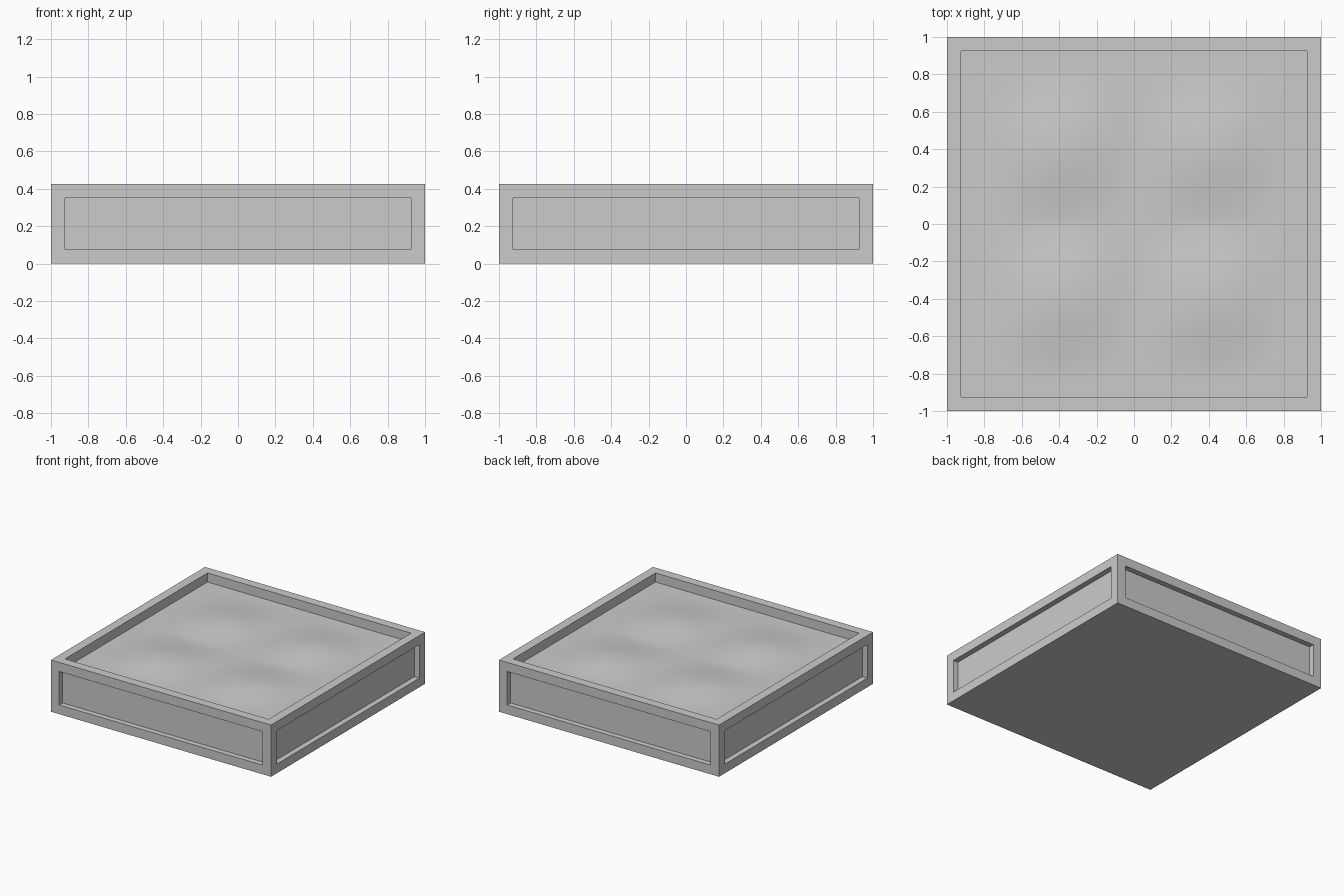
import bpy, bmesh, math

if "Cube" in bpy.data.objects:
    bpy.data.objects.remove(bpy.data.objects["Cube"])

H, RIM, SIDE_DEPTH, TOP_DEPTH = 0.425, 0.075, 0.045, 0.075


def new_object(name, bm):
    mesh = bpy.data.meshes.new(name)
    bm.to_mesh(mesh)
    bm.free()
    obj = bpy.data.objects.new(name, mesh)
    bpy.context.collection.objects.link(obj)
    return obj


def recess(bm, face, depth, keep=True):
    # flat border, then straight walls down to a sunken panel
    push = face.normal * -depth
    bmesh.ops.inset_individual(bm, faces=[face], thickness=RIM, use_even_offset=True)
    panel = bmesh.ops.extrude_discrete_faces(bm, faces=[face])["faces"]
    bmesh.ops.translate(bm, verts=list(panel[0].verts), vec=push)
    if not keep:
        bmesh.ops.delete(bm, geom=panel, context='FACES_ONLY')


# Tray: square box with recessed side panels and a sunken, open top
bm = bmesh.new()
bmesh.ops.create_cube(bm, size=1)
for v in bm.verts:
    v.co = (v.co.x * 2, v.co.y * 2, (v.co.z + 0.5) * H)
bm.normal_update()
top = [f for f in bm.faces if f.normal.z > 0.5]
sides = [f for f in bm.faces if abs(f.normal.z) < 0.5]
for f in sides:
    recess(bm, f, SIDE_DEPTH)
for f in top:
    recess(bm, f, TOP_DEPTH, keep=False)
new_object("tray_frame", bm)


# Filling: soft surface with four gentle mounds
def mound(t):
    d = min(abs(abs(t) - 0.4) / 0.45, 1)
    return 0.5 + 0.5 * math.cos(math.pi * d)


bm = bmesh.new()
bmesh.ops.create_grid(bm, x_segments=48, y_segments=48, size=1 - RIM)
for v in bm.verts:
    v.co.z = H - TOP_DEPTH + 0.035 * mound(v.co.x) * mound(v.co.y)
for f in bm.faces:
    f.smooth = True
new_object("soft_filling", bm)
